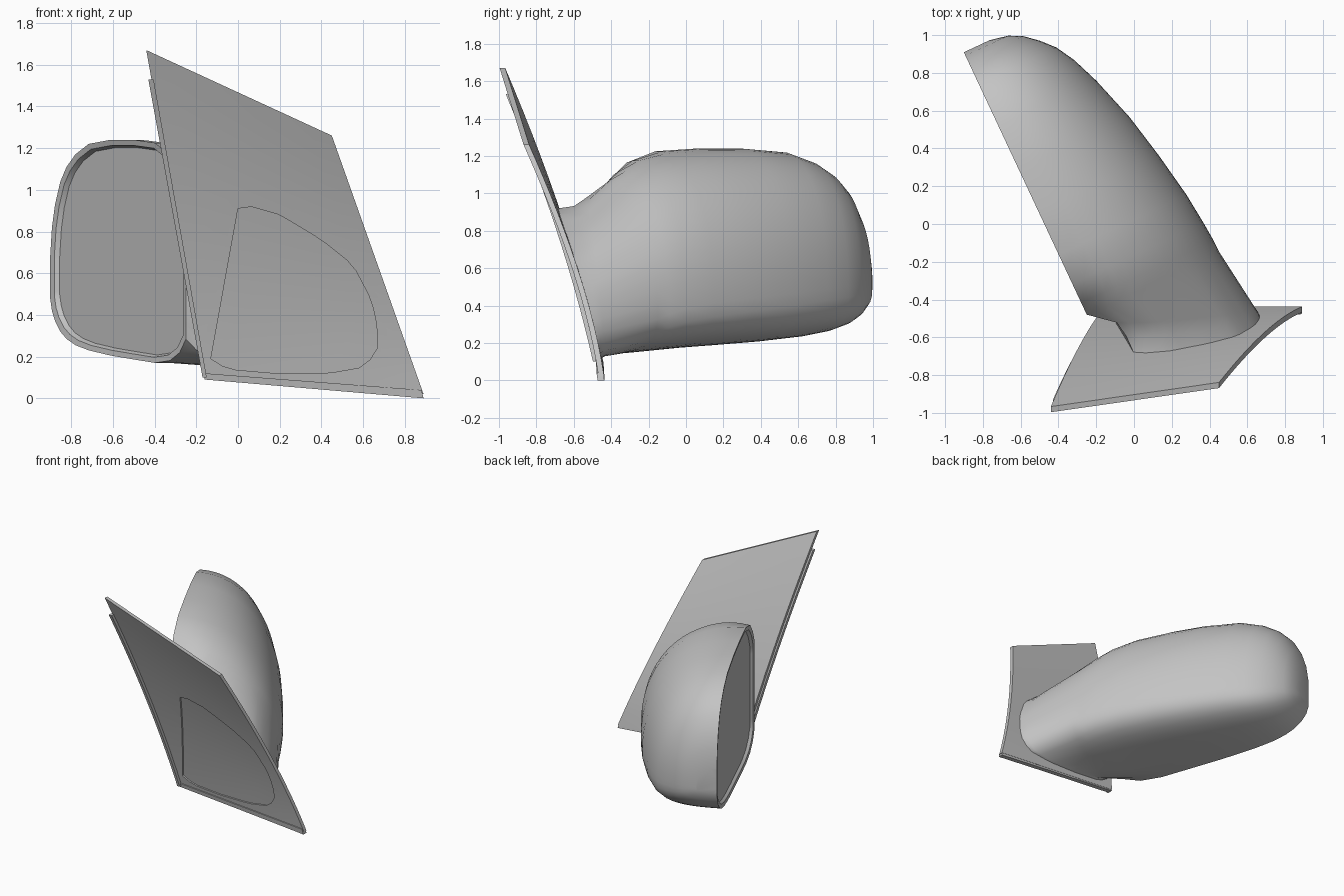
import bpy, bmesh, math
from mathutils import Vector

cube = bpy.data.objects.get("Cube")
if cube:
    bpy.data.objects.remove(cube, do_unlink=True)

grey = bpy.data.materials.new("plain grey")
grey.use_nodes = True
colour = (0.55, 0.55, 0.55, 1)
grey.diffuse_color = colour
grey.node_tree.nodes["Principled BSDF"].inputs["Base Color"].default_value = colour


def finish(name, bm):
    bmesh.ops.recalc_face_normals(bm, faces=bm.faces)
    mesh = bpy.data.meshes.new(name)
    bm.to_mesh(mesh)
    bm.free()
    mesh.materials.append(grey)
    obj = bpy.data.objects.new(name, mesh)
    bpy.context.collection.objects.link(obj)
    return obj


def activate(obj):
    bpy.ops.object.select_all(action='DESELECT')
    obj.select_set(True)
    bpy.context.view_layer.objects.active = obj


def smooth(obj):
    activate(obj)
    bpy.ops.object.shade_smooth_by_angle(angle=math.radians(40))


def on_plate(p, push=0.0):
    """Point on the leaning, slightly bowed front surface of the plate."""
    x, z = p
    v = (z - .06) / (1.41 - .46 * x)
    return Vector((x, -.445 - .01 * x - .333 * z + .042 * 4 * v * (1 - v) + push, z))


def slab(name, rows, start, depth):
    """Grid of points on the plate surface, extruded along y."""
    bm = bmesh.new()
    grid = [[bm.verts.new(on_plate(p, start)) for p in row] for row in rows]
    for a, b in zip(grid, grid[1:]):
        for i in range(len(a) - 1):
            bm.faces.new((a[i], a[i + 1], b[i + 1], b[i]))
    bmesh.ops.remove_doubles(bm, verts=bm.verts, dist=1e-5)
    out = bmesh.ops.extrude_face_region(bm, geom=bm.faces[:])
    verts = [v for v in out["geom"] if isinstance(v, bmesh.types.BMVert)]
    bmesh.ops.translate(bm, verts=verts, vec=(0, depth, 0))
    return finish(name, bm)


def four_sided(top_left, top_right, low_right, low_left, rows=14, cols=8):
    a, b, c, d = (Vector(p) for p in (top_left, top_right, low_right, low_left))
    return [[a.lerp(d, r / rows).lerp(b.lerp(c, r / rows), k / cols)
             for k in range(cols + 1)] for r in range(rows + 1)]


def resample(points, count):
    """Evenly spaced points along a polyline, both ends included."""
    lengths = [(b - a).length for a, b in zip(points, points[1:])]
    total, result = sum(lengths), []
    for i in range(count):
        d, k = total * i / (count - 1), 0
        while k < len(lengths) - 1 and d > lengths[k]:
            d -= lengths[k]
            k += 1
        result.append(points[k].lerp(points[k + 1], min(1, d / lengths[k])))
    return result


ARC, FRONT = 30, 9
foot = [Vector(p) for p in (
    (0, .91), (.06, .92), (.2, .88), (.4, .76), (.55, .64), (.64, .47), (.67, .33),
    (.665, .22), (.6, .15), (.43, .12), (.18, .12), (-.05, .14), (-.13, .19))]

# Mounting plate, with the foot outline recessed into its front
plate = slab("mounting_plate", four_sided((-.44, 1.67), (.45, 1.26), (.89, .02), (-.16, .10)), 0, .03)
foot_arc = resample(foot, ARC)
foot_line = resample([foot[0], foot[-1]], ARC)
foot_rows = [[a.lerp(b, t / 6) for a, b in zip(foot_line, foot_arc)] for t in range(7)]
cutter = slab("recess_cutter", foot_rows, -.05, .062)
cutter.hide_render = True
cut = plate.modifiers.new("recess", 'BOOLEAN')
cut.object = cutter
cut.solver = 'EXACT'
activate(plate)
bpy.ops.object.modifier_apply(modifier=cut.name)
bpy.data.objects.remove(cutter, do_unlink=True)
smooth(plate)

# Lips along the plate's side and bottom edges
smooth(slab("side_lip", four_sided((-.43, 1.53), (-.405, 1.53), (-.15, .1), (-.17, .1), cols=1), -.025, .03))
smooth(slab("bottom_lip", four_sided((-.16, .12), (.88, .04), (.89, 0), (-.16, .09), rows=1), -.008, .036))

# Housing: rings of ARC points over the outside and FRONT points along the glass side
origin = Vector((-.25, -.48, 0))
along = Vector((-.424, .905, 0))
deep = Vector((.905, .424, 0))


def close_ring(arc):
    arc = resample(arc, ARC)
    return arc + [arc[-1].lerp(arc[0], i / (FRONT + 1)) for i in range(1, FRONT + 1)]


def housing_ring(u, top, bottom, depth, drop):
    """Section widest low down: long curve above, tight curve below."""
    wide, arc = bottom + .22 * (top - bottom), []
    for i in range(81):
        a = math.pi * (0.5 - i / 80)
        power, reach = (.93, top - wide) if a > 0 else (.65, wide - bottom)
        w = depth * max(0, math.cos(a)) ** power
        h = reach * math.copysign(abs(math.sin(a)) ** power, a)
        z = wide + h
        z -= (z - (top + bottom) / 2) * drop * max(0, 1 - w / .25) ** 2
        arc.append(origin + along * u + deep * w + Vector((0, 0, z)))
    return close_ring(arc)


base = close_ring([on_plate(p, .022) for p in foot])
collar = [p + p.z * Vector((-.045, .1, .015)) for p in base]
neck = [p + p.z * Vector((-.1, .18, .07)) for p in base]
# distance along, top, bottom, depth, rounding of the inner corner
stations = [(0, 1.1, .14, .777, .3), (.07, 1.14, .145, .775, .15), (.18, 1.19, .155, .766, .05),
            (.35, 1.225, .17, .748, 0), (.6, 1.24, .187, .704, 0), (.85, 1.24, .205, .65, 0),
            (1.1, 1.22, .23, .572, 0), (1.25, 1.17, .255, .512, 0), (1.35, 1.11, .285, .455, 0),
            (1.42, 1.04, .32, .39, 0), (1.48, .93, .37, .32, 0), (1.515, .82, .42, .25, 0),
            (1.535, .68, .48, .15, 0)]

bm = bmesh.new()
rings = [[bm.verts.new(p) for p in ring]
         for ring in [base, collar, neck] + [housing_ring(*s) for s in stations]]
size = ARC + FRONT
for k, (a, b) in enumerate(zip(rings, rings[1:])):
    # the neck is closed all round, the housing stays open towards the glass
    for i in range(size if k < 3 else ARC - 1):
        j = (i + 1) % size
        bm.faces.new((a[i], a[j], b[j], b[i]))
bm.faces.new(rings[-1])

# Rim of the opening, stepping inwards to the recessed glass
shell = rings[3:]
rim = ([r[0] for r in shell] + shell[-1][:ARC - 1:-1]
       + [r[ARC - 1] for r in reversed(shell)] + shell[0][ARC:])
centre = origin + along * .75 + Vector((0, 0, .71))


def inner_loop(scale, push):
    return [centre + (v.co - centre) * scale + deep * push for v in rim]


glass_loop = inner_loop(.93, .025)
edge = [bm.verts.new(p) for p in inner_loop(.95, .004)]
wall = [bm.verts.new(p) for p in glass_loop]
for a, b in ((rim, edge), (edge, wall)):
    for i in range(len(rim)):
        j = (i + 1) % len(rim)
        bm.faces.new((a[i], a[j], b[j], b[i]))
smooth(finish("mirror_housing", bm))

# Glass
bm = bmesh.new()
bm.faces.new([bm.verts.new(p) for p in glass_loop])
glass = finish("mirror_glass", bm).data
if glass.polygons[0].normal.dot(deep) > 0:
    glass.flip_normals()
